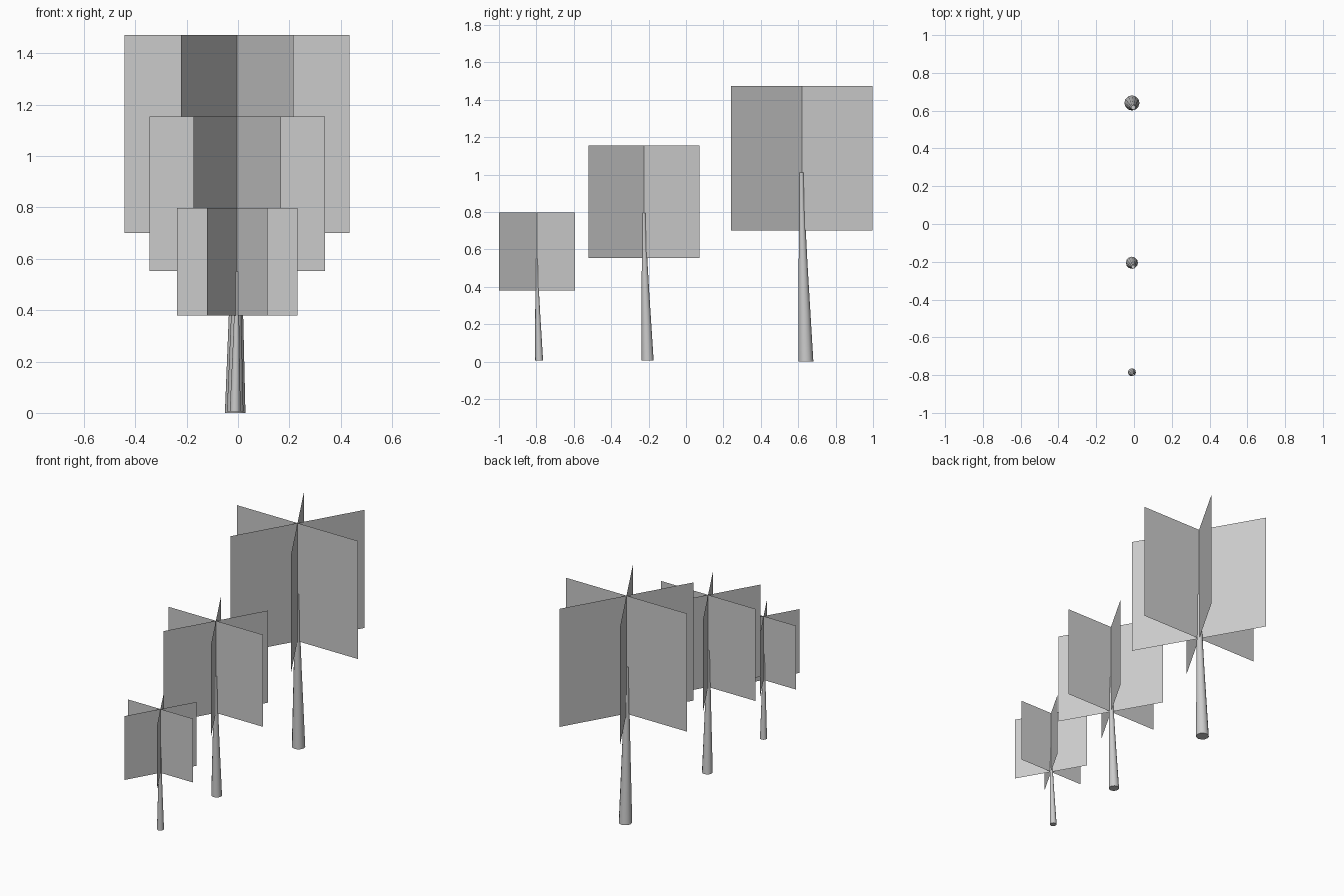
import bpy, bmesh, math
from mathutils import Vector

cube = bpy.data.objects.get("Cube")
if cube:
    bpy.data.objects.remove(cube, do_unlink=True)

grey = bpy.data.materials.new("plain_grey")
grey.use_nodes = True
grey.diffuse_color = (0.6, 0.6, 0.6, 1)
grey.node_tree.nodes["Principled BSDF"].inputs["Base Color"].default_value = (0.6, 0.6, 0.6, 1)

SIDES = 12
# Trunk rings: height fraction, lean fraction back to the crown axis, radius fraction
RINGS = [(0, 0, 1), (0.25, 0.3, 0.8), (0.5, 0.6, 0.6), (0.75, 0.85, 0.42), (1, 1, 0.31)]


def finish(name, bm):
    mesh = bpy.data.meshes.new(name)
    bm.to_mesh(mesh)
    bm.free()
    mesh.materials.append(grey)
    obj = bpy.data.objects.new(name, mesh)
    bpy.context.collection.objects.link(obj)
    return obj


def make_trunk(name, base, top, radius):
    """Tapered, slightly leaning trunk lofted through the rings."""
    bm = bmesh.new()
    loops = []
    for height, lean, scale in RINGS:
        centre = base.lerp(top, lean)
        centre.z = base.z + (top.z - base.z) * height
        angles = [2 * math.pi * i / SIDES for i in range(SIDES)]
        loops.append([bm.verts.new(centre + radius * scale * Vector((math.cos(a), math.sin(a), 0)))
                      for a in angles])
    for low, high in zip(loops, loops[1:]):
        for i in range(SIDES):
            j = (i + 1) % SIDES
            bm.faces.new((low[i], low[j], high[j], high[i])).smooth = True
    bm.faces.new(loops[0][::-1])
    bm.faces.new(loops[-1])
    obj = finish(name, bm)
    bpy.ops.object.select_all(action="DESELECT")
    obj.select_set(True)
    bpy.context.view_layer.objects.active = obj
    bpy.ops.object.shade_smooth_by_angle(angle=math.radians(40))


def make_foliage(name, x, y, half, bottom, top):
    """Three upright cards crossing on one axis, sixty degrees apart."""
    bm = bmesh.new()
    for k in range(3):
        a = k * math.pi / 3
        dx, dy = half * math.cos(a), half * math.sin(a)
        bm.faces.new([bm.verts.new((x + s * dx, y + s * dy, z))
                      for s, z in ((-1, bottom), (1, bottom), (1, top), (-1, top))])
    finish(name, bm)


# size, crown centre y, half width, crown bottom, crown top, trunk base y, base z, trunk top, radius
TREES = [
    ("small", -0.797, 0.235, 0.38, 0.797, -0.785, 0.005, 0.55, 0.021),
    ("medium", -0.224, 0.342, 0.553, 1.155, -0.205, 0.005, 0.795, 0.032),
    ("large", 0.619, 0.438, 0.70, 1.472, 0.641, 0.0, 1.01, 0.04),
]
for size, y, half, low, high, base_y, base_z, trunk_top, radius in TREES:
    make_foliage(size + "_tree_foliage", -0.003, y, half, low, high)
    make_trunk(size + "_tree_trunk", Vector((-0.011, base_y, base_z)),
               Vector((-0.004, y - 0.002, trunk_top)), radius)
